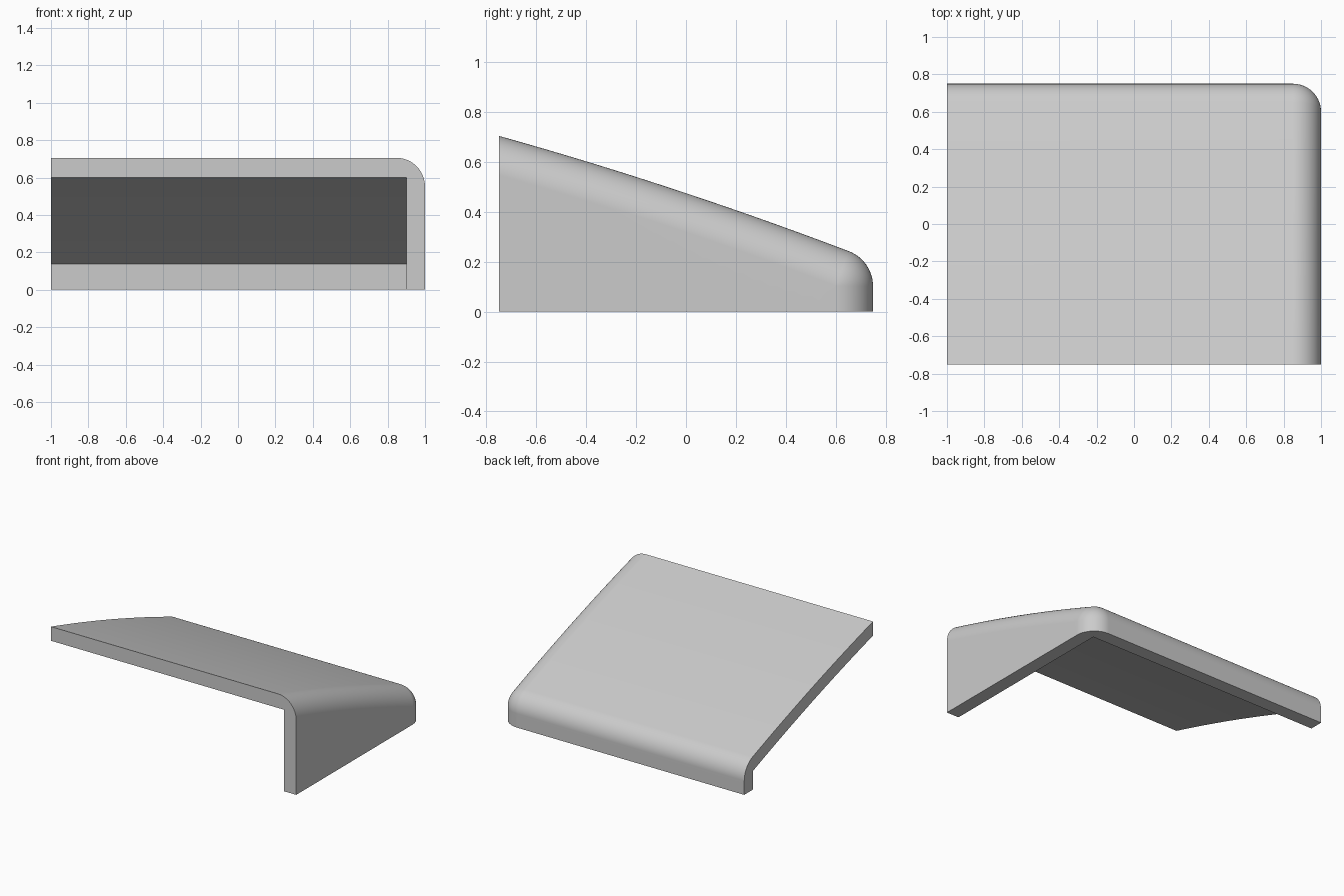
import bpy, bmesh, math

cube = bpy.data.objects.get("Cube")
if cube:
    bpy.data.objects.remove(cube, do_unlink=True)

R = 0.15            # edge rounding
WALL = 0.1          # wall thickness
LEFT, BACK, FRONT = 1.0, 0.75, -0.75
ARC, STEPS = 14, 24

grey = bpy.data.materials.new("Light grey")
grey.use_nodes = True
grey.diffuse_color = (0.6, 0.6, 0.6, 1)
grey.node_tree.nodes["Principled BSDF"].inputs["Base Color"].default_value = (0.6, 0.6, 0.6, 1)


def height(y):
    """Gently arched slope of the top."""
    return 0.475 - 0.333 * y - 0.0356 * y * y


def tilt(y):
    """Angle of the top's normal away from vertical."""
    return math.atan(0.333 + 0.0712 * y)


def make_object(name, bm):
    bmesh.ops.recalc_face_normals(bm, faces=bm.faces)
    mesh = bpy.data.meshes.new(name)
    bm.to_mesh(mesh)
    bm.free()
    mesh.materials.append(grey)
    obj = bpy.data.objects.new(name, mesh)
    bpy.context.collection.objects.link(obj)
    return obj


# Stations along the slope: centre of the rounding (y, z) and normal angle
y_end = BACK - R
for _ in range(10):
    y_end = BACK - R + R * math.sin(tilt(y_end))
stations = []
for i in range(STEPS + 1):
    y = -0.95 + (y_end + 0.95) * i / STEPS
    a = tilt(y)
    stations.append((y - R * math.sin(a), height(y) - R * math.cos(a), a))
cy, cz, a_end = stations[-1]
for i in range(1, ARC + 1):
    stations.append((cy, cz, a_end + (math.pi / 2 - a_end) * i / ARC))
stations.append((cy, 0, math.pi / 2))


def ring(bm, cy, cz, a):
    """Cross-section: far edge, rounded side edge, then down to the ground."""
    ny, nz = math.sin(a), math.cos(a)
    pts = [(-1, cy + R * ny, 0), (-1, cy + R * ny, cz + R * nz)]
    for k in range(ARC + 1):
        p = math.pi / 2 * k / ARC
        d = R * math.cos(p)
        pts.append((LEFT - R + R * math.sin(p), cy + d * ny, cz + d * nz))
    pts.append((LEFT, cy, 0))
    return [bm.verts.new(p) for p in pts]


# Rounded outer block
bm = bmesh.new()
rings = [ring(bm, *s) for s in stations]
for r0, r1 in zip(rings, rings[1:]):
    for j in range(len(r0)):
        k = (j + 1) % len(r0)
        bm.faces.new((r0[j], r0[k], r1[k], r1[j]))
bm.faces.new(rings[-1])
bmesh.ops.remove_doubles(bm, verts=bm.verts, dist=0.0001)
cut = bmesh.ops.bisect_plane(bm, geom=bm.verts[:] + bm.edges[:] + bm.faces[:],
                             plane_co=(0, FRONT, 0), plane_no=(0, -1, 0), clear_outer=True)
rim = [e for e in cut["geom_cut"] if isinstance(e, bmesh.types.BMEdge)]
bmesh.ops.edgeloop_fill(bm, edges=rim)
shell = make_object("corner_cover", bm)

# Sharp-cornered hollow, open at the front, the far end and the underside
bm = bmesh.new()
inner_back = BACK - WALL
profile = [(inner_back, -0.2), (-1, -0.2)]
for i in range(STEPS + 1):
    y = -1 + (inner_back + 1) * i / STEPS
    profile.append((y, height(y) - WALL / math.cos(tilt(y))))
face = bm.faces.new([bm.verts.new((-1.2, y, z)) for y, z in profile])
out = bmesh.ops.extrude_face_region(bm, geom=[face])
bmesh.ops.translate(bm, vec=(1.2 + LEFT - WALL, 0, 0),
                    verts=[v for v in out["geom"] if isinstance(v, bmesh.types.BMVert)])
hollow = make_object("hollow_cutter", bm)
hollow.hide_render = True
hollow.hide_viewport = True

# Hollow out the block and bake the result
mod = shell.modifiers.new("Hollow", "BOOLEAN")
mod.operation, mod.solver, mod.object = "DIFFERENCE", "EXACT", hollow
bpy.context.view_layer.update()
baked = bpy.data.meshes.new_from_object(shell.evaluated_get(bpy.context.evaluated_depsgraph_get()))
shell.modifiers.clear()
shell.data = baked
bpy.data.objects.remove(hollow, do_unlink=True)

# Smooth the rounded edges, keep the cut edges crisp
bpy.ops.object.select_all(action="DESELECT")
shell.select_set(True)
bpy.context.view_layer.objects.active = shell
bpy.ops.object.shade_smooth_by_angle(angle=math.radians(30))
weighted = shell.modifiers.new("Even shading", "WEIGHTED_NORMAL")
weighted.keep_sharp = True
